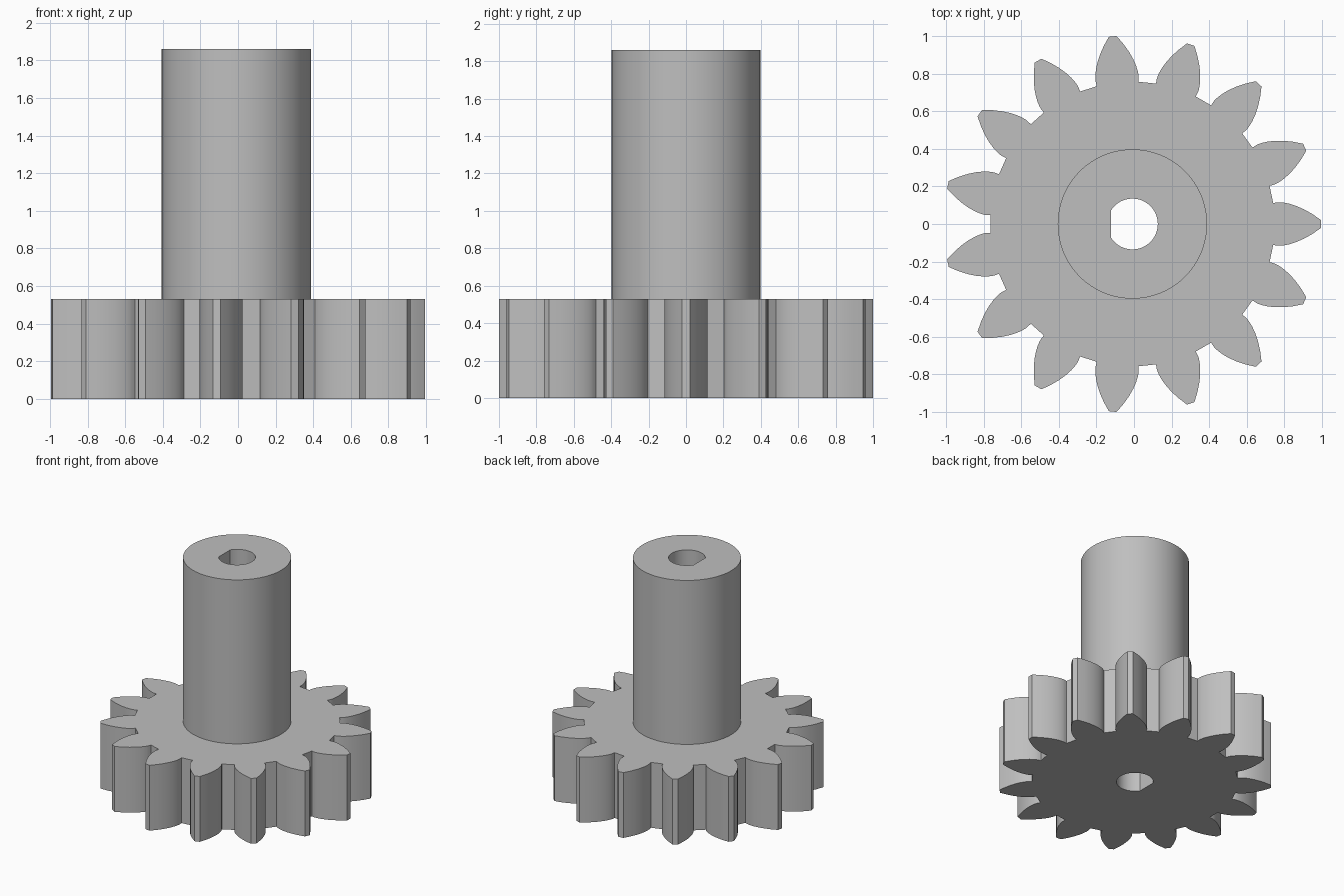
import bpy, bmesh
from math import sin, cos, acos, tan, pi, radians

if "Cube" in bpy.data.objects:
    bpy.data.objects.remove(bpy.data.objects["Cube"], do_unlink=True)

CX = -0.0085                       # axis position
TEETH = 15
TIP_R, ROOT_R = 1.003, 0.757
PITCH_R = TIP_R * TEETH / (TEETH + 2)
BASE_R = PITCH_R * cos(radians(28))
HUB_R, BORE_R, FLAT_X = 0.397, 0.135, -0.113
GEAR_TOP, HUB_TOP = 0.53, 1.86


def involute(r):
    a = acos(min(1, BASE_R / r))
    return tan(a) - a


def polar(r, a):
    return (CX + r * cos(a), r * sin(a))


def gear_profile(steps=7):
    # half of a tooth as (radius, half angle), root to tip
    base_half = pi / (2 * TEETH) + involute(PITCH_R)
    flank = [(ROOT_R, base_half)]
    for i in range(steps + 1):
        r = BASE_R + (TIP_R - BASE_R) * (i / steps) ** 1.5
        flank.append((r, base_half - involute(r)))
    points = []
    for t in range(TEETH):
        mid = t * 2 * pi / TEETH
        points += [polar(r, mid - h) for r, h in flank]
        points += [polar(r, mid + h) for r, h in reversed(flank)]
    return points


def arc_profile(radius, start, end, count):
    return [polar(radius, start + (end - start) * i / count) for i in range(count + 1)]


bm = bmesh.new()


def ring(points, z):
    verts = [bm.verts.new((x, y, z)) for x, y in points]
    edges = [bm.edges.new((v, verts[i - 1])) for i, v in enumerate(verts)]
    return verts, edges


def wall(low, high):
    a, b = low[0], high[0]
    for i in range(len(a)):
        bm.faces.new((a[i - 1], a[i], b[i], b[i - 1]))


def cap(outer, inner):
    bmesh.ops.triangle_fill(bm, edges=outer[1] + inner[1], use_beauty=True)


# Outlines: toothed wheel, round hub and D-shaped bore
teeth = gear_profile()
hub = arc_profile(HUB_R, 0, 2 * pi, 96)[:-1]
half = acos(FLAT_X / BORE_R)
bore = arc_profile(BORE_R, -half, half, 48)

gear_low, gear_high = ring(teeth, 0), ring(teeth, GEAR_TOP)
hub_low, hub_high = ring(hub, GEAR_TOP), ring(hub, HUB_TOP)
bore_low, bore_high = ring(bore, 0), ring(bore, HUB_TOP)

# Flat ends
cap(gear_low, bore_low)
cap(gear_high, hub_low)
cap(hub_high, bore_high)

# Upright walls
wall(gear_low, gear_high)
wall(hub_low, hub_high)
wall(bore_low, bore_high)
bmesh.ops.recalc_face_normals(bm, faces=bm.faces)

mesh = bpy.data.meshes.new("pinion_gear_with_hub")
bm.to_mesh(mesh)
bm.free()
pinion = bpy.data.objects.new("pinion_gear_with_hub", mesh)
bpy.context.collection.objects.link(pinion)

# Single grey material
grey = bpy.data.materials.new("plain_grey")
grey.use_nodes = True
colour = (0.52, 0.52, 0.52, 1)
grey.diffuse_color = colour
grey.node_tree.nodes["Principled BSDF"].inputs["Base Color"].default_value = colour
mesh.materials.append(grey)

# Smooth curved walls, crisp edges
bpy.ops.object.select_all(action='DESELECT')
pinion.select_set(True)
bpy.context.view_layer.objects.active = pinion
bpy.ops.object.shade_smooth_by_angle(angle=radians(25))
